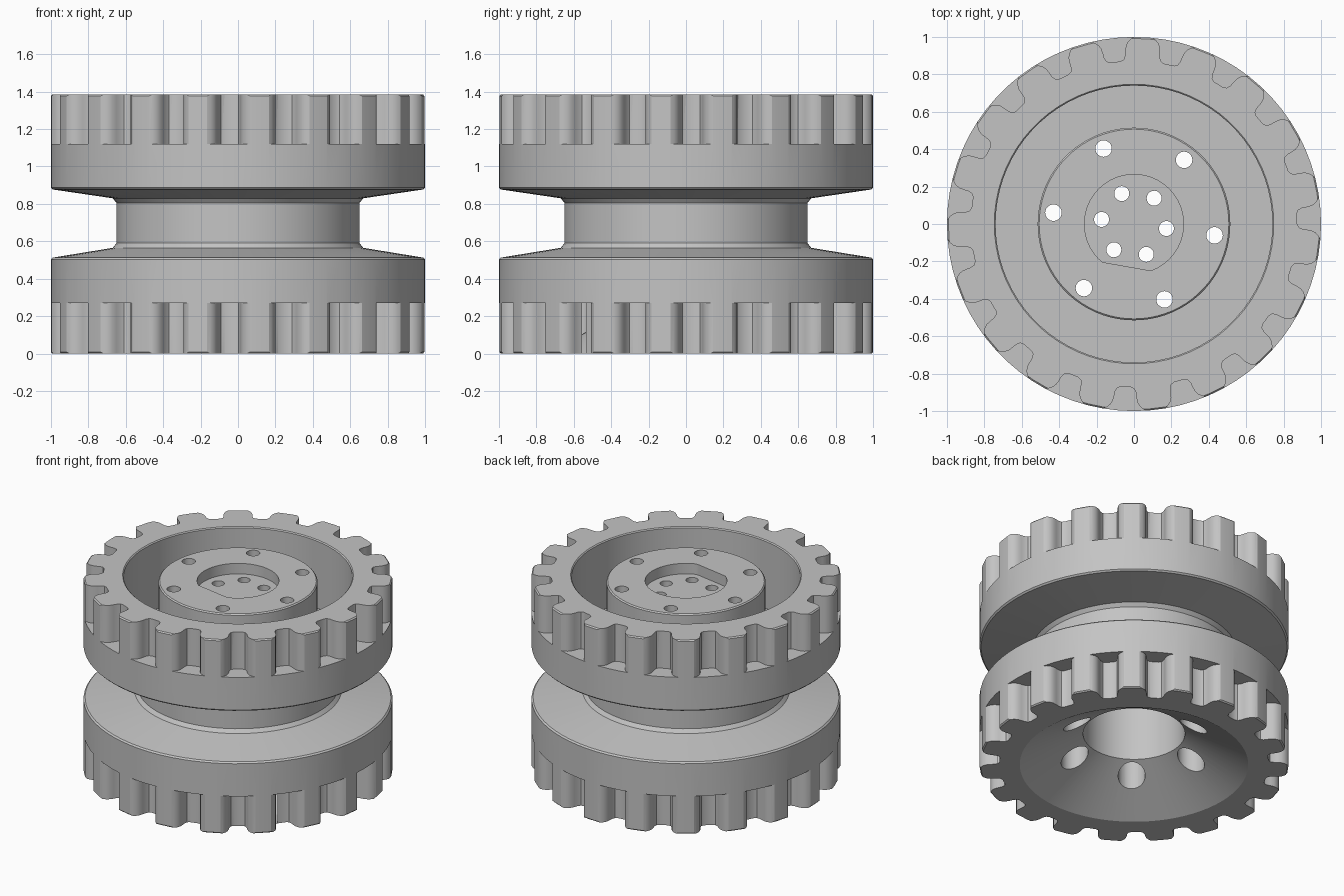
import bpy, bmesh, math
from mathutils import Matrix, Vector

cube = bpy.data.objects.get("Cube")
if cube:
    bpy.data.objects.remove(cube)

TEETH = 19
SEGMENTS = 76
HEIGHT = 1.385
COLOUR = (0.55, 0.55, 0.55, 1)

grey = bpy.data.materials.new("plain grey")
grey.use_nodes = True
grey.diffuse_color = COLOUR
grey.node_tree.nodes["Principled BSDF"].inputs["Base Color"].default_value = COLOUR


def make_object(name, bm):
    bmesh.ops.recalc_face_normals(bm, faces=bm.faces)
    mesh = bpy.data.meshes.new(name)
    bm.to_mesh(mesh)
    bm.free()
    mesh.materials.append(grey)
    obj = bpy.data.objects.new(name, mesh)
    bpy.context.collection.objects.link(obj)
    return obj


def lathe(name, profile):
    """Spin an (r, z) profile that starts and ends on the axis."""
    bm = bmesh.new()
    verts = [bm.verts.new((r, 0, z)) for r, z in profile]
    edges = [bm.edges.new(pair) for pair in zip(verts, verts[1:])]
    bmesh.ops.spin(bm, geom=verts + edges, axis=(0, 0, 1), cent=(0, 0, 0),
                   angle=math.tau, steps=SEGMENTS, use_duplicate=False)
    bmesh.ops.remove_doubles(bm, verts=bm.verts, dist=0.0005)
    return make_object(name, bm)


def add_prism(bm, outline, z0, z1):
    face = bm.faces.new([bm.verts.new((x, y, z0)) for x, y in outline])
    new = bmesh.ops.extrude_face_region(bm, geom=[face])["geom"]
    bmesh.ops.translate(bm, vec=(0, 0, z1 - z0),
                        verts=[v for v in new if isinstance(v, bmesh.types.BMVert)])


def circle(radius, cx=0, cy=0, count=32):
    return [(cx + radius * math.cos(math.tau * i / count),
             cy + radius * math.sin(math.tau * i / count)) for i in range(count)]


def polar(radius, degrees):
    a = math.radians(degrees)
    return radius * math.cos(a), radius * math.sin(a)


def cut(target, name, bm):
    cutter = make_object(name, bm)
    mod = target.modifiers.new(name, "BOOLEAN")
    mod.object = cutter
    mod.operation = "DIFFERENCE"
    mod.solver = "EXACT"
    bpy.context.view_layer.objects.active = target
    bpy.ops.object.modifier_apply(modifier=name)
    bpy.data.objects.remove(cutter)


# Wheel body: conical underside, grooved rim, top recess and raised hub
wheel = lathe("wheel_body", [
    (0, 1.1), (0.33, 1.1), (0.33, 0.23), (0.74, 0), (0.992, 0), (1, 0.008),
    (1, 0.503), (0.99, 0.513), (0.67, 0.565), (0.65, 0.59), (0.65, 0.805),
    (0.67, 0.83), (0.99, 0.877), (1, 0.887), (1, HEIGHT - 0.008),
    (0.992, HEIGHT), (0.747, HEIGHT), (0.74, HEIGHT - 0.007), (0.74, 0.9),
    (0.515, 0.9), (0.515, 1.337), (0.507, 1.345), (0, 1.345)])

# Tread notches around both rims, with rounded flanks
half = [(0.028, 0.872), (0.046, 0.88), (0.056, 0.9), (0.06, 0.925),
        (0.066, 0.95), (0.078, 0.97), (0.096, 0.985), (0.118, 0.995), (0.118, 1.1)]
notch = [(r, t) for t, r in half] + [(r, -t) for t, r in reversed(half)]
bm = bmesh.new()
for z0, z1 in ((-0.1, 0.27), (1.12, HEIGHT + 0.1)):
    for i in range(TEETH):
        turn = Matrix.Rotation(math.radians(125) + math.tau * (i + 0.5) / TEETH, 2)
        add_prism(bm, [turn @ Vector(p) for p in notch], z0, z1)
cut(wheel, "tread_notches", bm)

# Axle socket with one flat side
bm = bmesh.new()
flat = Vector(polar(1, 260))
socket = []
for p in circle(0.265, count=64):
    p = Vector(p)
    socket.append(p - flat * max(0, p.dot(flat) - 0.23))
add_prism(bm, socket, 1.27, 1.5)
cut(wheel, "axle_socket", bm)

# Bolt holes: inner ring, outer ring, and wide counterbores below
bm = bmesh.new()
for i in range(6):
    add_prism(bm, circle(0.04, *polar(0.175, 52 + 60 * i)), 1, 1.4)
    add_prism(bm, circle(0.044, *polar(0.435, 52 + 60 * i)), 0.7, 1.5)
cut(wheel, "bolt_holes", bm)
bm = bmesh.new()
for i in range(6):
    add_prism(bm, circle(0.088, *polar(0.435, 52 + 60 * i)), -0.2, 0.8)
cut(wheel, "counterbores", bm)

# Smooth curved walls, crisp rims
bpy.ops.object.select_all(action="DESELECT")
wheel.select_set(True)
bpy.context.view_layer.objects.active = wheel
bpy.ops.object.shade_smooth_by_angle(angle=math.radians(28))
